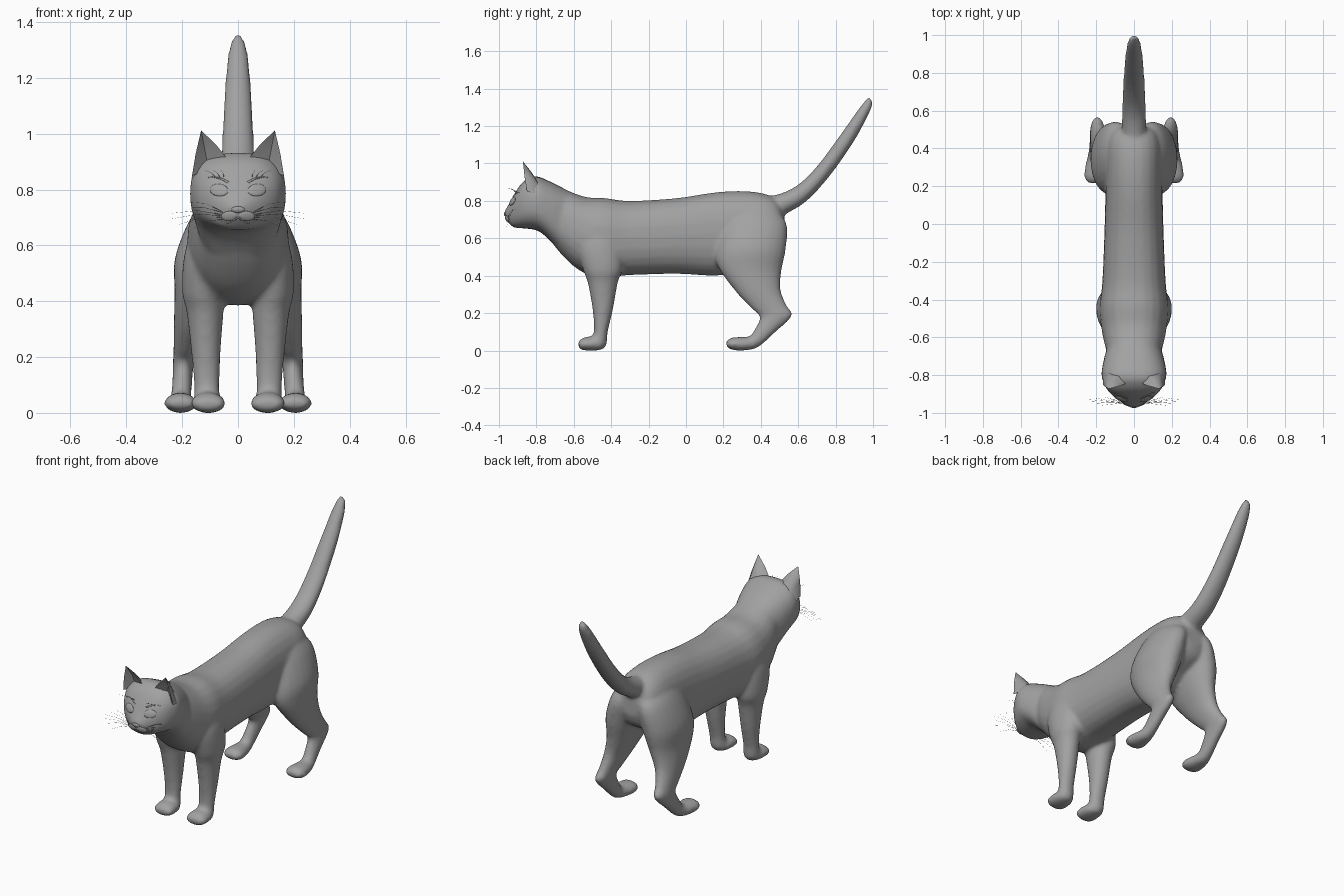
import bpy, bmesh, math
from mathutils import Vector

cube = bpy.data.objects.get("Cube")
if cube:
    bpy.data.objects.remove(cube)

# Plain dark grey coat
coat = bpy.data.materials.new("grey_coat")
coat.use_nodes = True
shade = (.36, .36, .36, 1)
coat.diffuse_color = shade
coat.node_tree.nodes["Principled BSDF"].inputs["Base Color"].default_value = shade


def finish(obj, mirror=False, angle=60):
    bpy.context.scene.collection.objects.link(obj)
    obj.data.materials.append(coat)
    if mirror:
        obj.modifiers.new("Mirror", 'MIRROR')
    if obj.type == 'MESH':
        bpy.ops.object.select_all(action='DESELECT')
        obj.select_set(True)
        bpy.context.view_layer.objects.active = obj
        bpy.ops.object.shade_smooth_by_angle(angle=math.radians(angle))
    return obj


def mesh_object(name, bm, mirror=False, angle=60):
    bmesh.ops.recalc_face_normals(bm, faces=bm.faces)
    mesh = bpy.data.meshes.new(name)
    bm.to_mesh(mesh)
    bm.free()
    return finish(bpy.data.objects.new(name, mesh), mirror, angle)


def spline(a, b, c, d, t):
    return tuple(0.5 * (2 * q + (r - p) * t + (2 * p - 5 * q + 4 * r - s) * t * t
                        + (3 * q - p - 3 * r + s) * t ** 3)
                 for p, q, r, s in zip(a, b, c, d))


def loft(bm, stations, side=1, power=2.0, sides=24, steps=4):
    """Station: first edge y, z; opposite edge y, z; centre x; half width."""
    n = len(stations)
    rows = []
    for i in range(n - 1):
        quad = [stations[min(max(i + k, 0), n - 1)] for k in (-1, 0, 1, 2)]
        rows += [spline(*quad, s / steps) for s in range(steps)]
    rows.append(stations[-1])

    def rounded(v):
        return math.copysign(abs(v) ** (2 / power), v)

    rings = []
    for y1, z1, y2, z2, cx, rx in rows:
        ring = []
        for k in range(sides):
            a = 2 * math.pi * k / sides
            c, s = rounded(math.cos(a)), rounded(math.sin(a))
            ring.append(bm.verts.new((side * (cx + rx * s),
                                      (y1 + y2) / 2 + (y1 - y2) / 2 * c,
                                      (z1 + z2) / 2 + (z1 - z2) / 2 * c)))
        rings.append(ring)
    for r, q in zip(rings, rings[1:]):
        for k in range(sides):
            j = (k + 1) % sides
            bm.faces.new((r[k], r[j], q[j], q[k]))
    bm.faces.new(rings[0])
    bm.faces.new(rings[-1])


def strands(name, paths, radius):
    curve = bpy.data.curves.new(name, 'CURVE')
    curve.dimensions = '3D'
    curve.bevel_depth = radius
    curve.bevel_resolution = 0
    for path in paths:
        sp = curve.splines.new('POLY')
        sp.points.add(len(path) - 1)
        for i, (pt, co) in enumerate(zip(sp.points, path)):
            pt.co = (*co, 1)
            pt.radius = 1 - 0.7 * i / (len(path) - 1)
    return finish(bpy.data.objects.new(name, curve), mirror=True)


# Trunk from neck to rump
skin = bmesh.new()
loft(skin, [
    (-.72, .89, -.76, .64, 0, .12), (-.62, .85, -.68, .53, 0, .152),
    (-.53, .82, -.58, .435, 0, .172), (-.43, .815, -.46, .385, 0, .183),
    (-.30, .80, -.32, .402, 0, .168), (-.05, .815, -.05, .41, 0, .157),
    (.15, .845, .15, .40, 0, .152), (.30, .853, .28, .42, 0, .152),
    (.42, .838, .40, .49, 0, .145), (.49, .80, .50, .55, 0, .115),
    (.525, .72, .53, .62, 0, .06)], power=2.3)

# Head, muzzle to nape
loft(skin, [
    (-.97, .745, -.96, .695, 0, .03), (-.945, .787, -.925, .66, 0, .077),
    (-.91, .85, -.90, .655, 0, .117), (-.87, .903, -.86, .652, 0, .15),
    (-.81, .933, -.80, .643, 0, .172), (-.74, .91, -.75, .61, 0, .166),
    (-.65, .865, -.68, .54, 0, .145), (-.58, .83, -.60, .48, 0, .11)],
    power=2.5, sides=28)

# Raised tail
loft(skin, [
    (.38, .82, .46, .68, 0, .063), (.48, .832, .535, .73, 0, .065),
    (.59, .88, .64, .795, 0, .063), (.70, .985, .762, .925, 0, .058),
    (.83, 1.16, .893, 1.11, 0, .049), (.93, 1.302, .978, 1.265, 0, .036),
    (.977, 1.357, 1.002, 1.328, 0, .018)])

# Legs, each ending in a paw
for side in (1, -1):
    loft(skin, [
        (-.54, .68, -.41, .71, .10, .05), (-.58, .56, -.35, .58, .122, .07),
        (-.55, .43, -.34, .44, .126, .074), (-.525, .36, -.365, .36, .118, .066),
        (-.50, .22, -.39, .22, .115, .053), (-.492, .11, -.418, .10, .112, .046),
        (-.505, .077, -.425, .03, .11, .048), (-.535, .074, -.46, .002, .107, .06),
        (-.56, .062, -.555, .002, .106, .06), (-.578, .044, -.574, .02, .106, .036)], side)
    loft(skin, [
        (.28, .775, .45, .765, .065, .05), (.195, .68, .535, .69, .085, .092),
        (.16, .55, .535, .55, .12, .107), (.17, .45, .51, .42, .14, .087),
        (.265, .315, .507, .32, .168, .062), (.355, .22, .54, .24, .187, .044),
        (.395, .18, .568, .185, .195, .038), (.37, .12, .475, .095, .20, .036),
        (.34, .077, .39, .02, .205, .039), (.29, .073, .33, .002, .206, .052),
        (.24, .068, .26, .001, .205, .06), (.212, .047, .22, .016, .205, .038)], side)

# One continuous skin, softened where the parts meet
body = mesh_object("body", skin)
remesh = body.modifiers.new("Remesh", 'REMESH')
remesh.mode = 'VOXEL'
remesh.voxel_size = .011
remesh.use_smooth_shade = True
soften = body.modifiers.new("Soften", 'SMOOTH')
soften.factor = .5
soften.iterations = 8

# Pointed ears with a hollow front
bm = bmesh.new()
base = [Vector(p) for p in ((.03, -.84, .90), (.07, -.79, .90), (.13, -.775, .87),
                            (.166, -.81, .84), (.164, -.85, .85), (.105, -.815, .87))]
tip = Vector((.132, -.872, 1.012))
mid = [p.lerp(tip, .5) for p in base]
centre = sum(mid, Vector()) / len(mid)
mid = [c + (c - centre) * .12 for c in mid[:-1]] + [mid[-1] + Vector((0, .015, 0))]
low = [bm.verts.new(p) for p in base]
high = [bm.verts.new(p) for p in mid]
top = bm.verts.new(tip)
for k in range(len(low)):
    j = (k + 1) % len(low)
    bm.faces.new((low[k], low[j], high[j], high[k]))
    bm.faces.new((high[k], high[j], top))
bm.faces.new(low)
mesh_object("ears", bm, mirror=True, angle=50)

bpy.context.view_layer.update()
graph = bpy.context.evaluated_depsgraph_get()
face = body.evaluated_get(graph)


def on_face(x, z):
    _, place, normal, _ = face.ray_cast(Vector((x, -2, z)), Vector((0, 1, 0)))
    return place.copy(), normal.copy()


def ellipsoid(name, x, z, size, tilt=0, mirror=False):
    """Flattened dome lying on the face, turned to follow its slope."""
    place, normal = on_face(x, z)
    across = Vector((math.cos(tilt), 0, math.sin(tilt)))
    across = (across - normal * across.dot(normal)).normalized()
    upward = normal.cross(across)
    bm = bmesh.new()
    bmesh.ops.create_uvsphere(bm, u_segments=16, v_segments=10, radius=1)
    for v in bm.verts:
        v.co = place + across * v.co.x * size[0] + normal * v.co.y * size[1] + upward * v.co.z * size[2]
    return mesh_object(name, bm, mirror)


# Face details laid on the head surface
ellipsoid("eyes", .068, .798, (.036, .007, .023), .3, mirror=True)
ellipsoid("nose", 0, .728, (.024, .007, .012))
ellipsoid("whisker_pads", .032, .705, (.03, .006, .018), -.2, mirror=True)
strands("brows", [[on_face(x, z)[0] for x, z in
                   ((.035, .825), (.06, .838), (.09, .845), (.11, .842))]], .005)
strands("mouth", [[on_face(x, z)[0] for x, z in
                   ((0, .70), (.015, .687), (.035, .68), (.06, .688))]], .003)

# Whiskers on the muzzle and above the eyes
fan = []
for k in range(6):
    t = k / 5
    root = on_face(.045 + .01 * (k % 2), .695 + .025 * t)[0]
    end = Vector((.17 + .07 * math.sin(math.pi * t), -.96 + .05 * t, .655 + .1 * t))
    fan.append([root, root.lerp(end, .5) + Vector((0, 0, .012)), end])
for k in range(3):
    root = on_face(.05 + .015 * k, .845)[0]
    fan.append([root, root + Vector((.004 + .006 * k, -.02, .015)),
                root + Vector((.012 + .014 * k, -.045, .025))])
strands("whiskers", fan, .0009)
